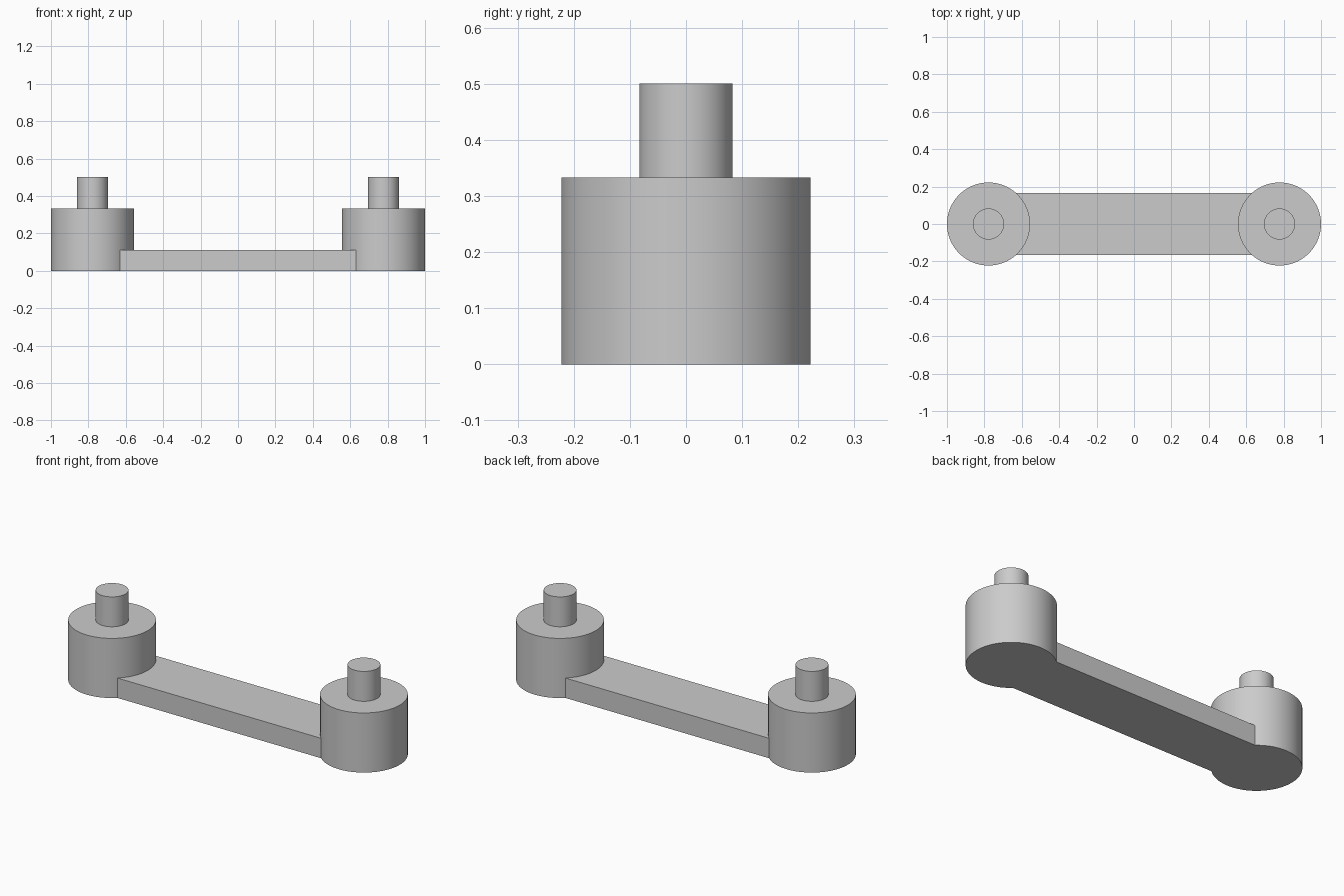
import bpy
import bmesh
import math

if "Cube" in bpy.data.objects:
    bpy.data.objects.remove(bpy.data.objects["Cube"], do_unlink=True)

PIVOT_X = 0.778
BOSS_R, BOSS_H = 0.222, 0.333
PIN_R, TOTAL_H = 0.083, 0.5
BAR_W, BAR_H = 0.33, 0.111
SIDES = 96

grey = bpy.data.materials.new("plain_grey")
grey.use_nodes = True
colour = (0.6, 0.6, 0.6, 1.0)
grey.diffuse_color = colour
grey.node_tree.nodes["Principled BSDF"].inputs["Base Color"].default_value = colour


def make_object(name, bm):
    bmesh.ops.recalc_face_normals(bm, faces=bm.faces)
    mesh = bpy.data.meshes.new(name)
    bm.to_mesh(mesh)
    bm.free()
    mesh.materials.append(grey)
    obj = bpy.data.objects.new(name, mesh)
    bpy.context.collection.objects.link(obj)
    return obj


def ring(bm, radius, x, z):
    angles = [2 * math.pi * i / SIDES for i in range(SIDES)]
    return [bm.verts.new((x + radius * math.cos(a), radius * math.sin(a), z)) for a in angles]


# Stepped boss with a narrow pin, as one closed solid
def stepped_boss(name, x):
    bm = bmesh.new()
    profile = [(BOSS_R, 0), (BOSS_R, BOSS_H), (PIN_R, BOSS_H), (PIN_R, TOTAL_H)]
    rings = [ring(bm, r, x, z) for r, z in profile]
    for low, high in zip(rings, rings[1:]):
        for i in range(SIDES):
            j = (i + 1) % SIDES
            bm.faces.new((low[i], low[j], high[j], high[i]))
    bm.faces.new(rings[0])
    bm.faces.new(rings[-1])
    return make_object(name, bm)


# Flat bar running between the two boss centres
bm = bmesh.new()
bmesh.ops.create_cube(bm, size=1)
bmesh.ops.scale(bm, vec=(2 * PIVOT_X, BAR_W, BAR_H), verts=bm.verts)
bmesh.ops.translate(bm, vec=(0, 0, BAR_H / 2), verts=bm.verts)
link = make_object("link_arm", bm)

# Fuse the bosses onto the bar
bosses = [stepped_boss("left_boss", PIVOT_X), stepped_boss("right_boss", -PIVOT_X)]
bpy.context.view_layer.objects.active = link
for boss in bosses:
    union = link.modifiers.new("join_" + boss.name, "BOOLEAN")
    union.operation = "UNION"
    union.solver = "EXACT"
    union.object = boss
    bpy.ops.object.modifier_apply(modifier=union.name)
    bpy.data.objects.remove(boss, do_unlink=True)

# Merge the seams left on the flat underside
bm = bmesh.new()
bm.from_mesh(link.data)
bmesh.ops.remove_doubles(bm, verts=bm.verts, dist=0.0001)
bmesh.ops.dissolve_limit(bm, angle_limit=math.radians(0.5), verts=bm.verts, edges=bm.edges)
bm.to_mesh(link.data)
bm.free()

# Smooth round walls, crisp rims
bpy.ops.object.select_all(action="DESELECT")
link.select_set(True)
bpy.ops.object.shade_smooth_by_angle(angle=math.radians(30))
